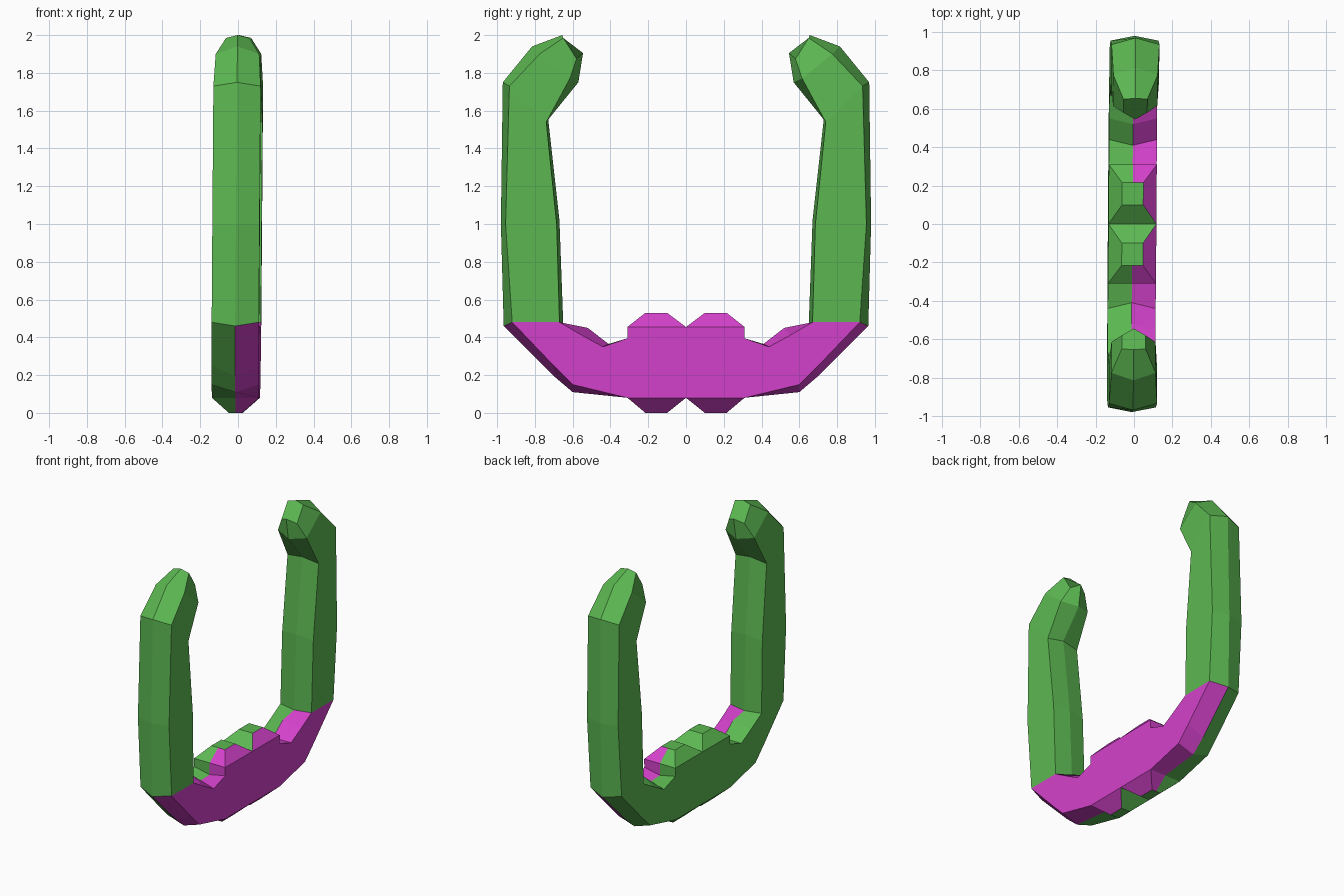
import bpy, bmesh

if "Cube" in bpy.data.objects:
    bpy.data.objects.remove(bpy.data.objects["Cube"])


def mat(name, rgb):
    m = bpy.data.materials.new(name)
    m.diffuse_color = (*rgb, 1)
    m.use_nodes = True
    m.node_tree.nodes["Principled BSDF"].inputs["Base Color"].default_value = m.diffuse_color
    return m


GREEN = mat("green", (0.107, 0.479, 0.084))
MAGENTA = mat("magenta", (0.66, 0.054, 0.60))


def lean(x, y, z):
    # the whole shape leans very slightly sideways
    return (x - 0.0117 + 0.0075 * z + 0.007 * y, y, z)


def loft(name, rings, is_magenta):
    """Skin between rings of equal length, cap the ends, colour by rule."""
    bm = bmesh.new()
    rv = [[bm.verts.new(p) for p in r] for r in rings]
    n = len(rv[0])
    for a, b in zip(rv, rv[1:]):
        for i in range(n):
            j = (i + 1) % n
            bm.faces.new((a[i], a[j], b[j], b[i]))
    bm.faces.new(rv[0])
    bm.faces.new(rv[-1])
    bmesh.ops.recalc_face_normals(bm, faces=bm.faces)
    for f in bm.faces:
        f.material_index = int(is_magenta(f.calc_center_median(), f.normal))
    for v in bm.verts:
        v.co = lean(*v.co)
    me = bpy.data.meshes.new(name)
    bm.to_mesh(me)
    bm.free()
    me.materials.append(GREEN)
    me.materials.append(MAGENTA)
    ob = bpy.data.objects.new(name, me)
    bpy.context.collection.objects.link(ob)


def hexagon(s, w, o, so, si, i):
    # outer ridge, side edges, inner ridge
    return [(0, s * o[0], o[1]), (w, s * so[0], so[1]), (w, s * si[0], si[1]),
            (0, s * i[0], i[1]), (-w, s * si[0], si[1]), (-w, s * so[0], so[1])]


W = 0.125
BASE = (W, (.965, .46), (.92, .48), (.67, .48), (.65, .475))
PRONG = [
    BASE,
    (W, (.98, 1.0), (.955, 1.0), (.685, 1.0), (.67, 1.02)),
    (W, (.97, 1.75), (.935, 1.73), (.74, 1.54), (.73, 1.56)),
    (.115, (.815, 1.94), (.775, 1.90), (.615, 1.77), (.57, 1.75)),
    (.062, (.655, 2.0), (.65, 1.985), (.58, 1.875), (.545, 1.905)),
]
ELBOW = [
    BASE,
    (W, (.70, .195), (.70, .25), (.55, .41), (.52, .45)),
    (W, (.60, .11), (.60, .15), (.44, .35), (.41, .365)),
    (W, (.31, .08), (.31, .08), (.31, .395), (.31, .37)),
]


def right_half(c, n):
    return c.x > 0.001


def block(y0, y1, w, z):
    # rectangle with a centre split, for the grip and its studs
    return [(-w, y0, z), (0, y0, z), (w, y0, z), (w, y1, z), (0, y1, z), (-w, y1, z)]


# centre grip
loft("grip", [block(-.31, .31, W, .08), block(-.31, .31, W, .455)], right_half)

for s, side in ((-1, "front"), (1, "back")):
    loft(side + "_prong", [hexagon(s, *r) for r in PRONG], lambda c, n: False)
    loft(side + "_elbow", [hexagon(s, *r) for r in ELBOW], right_half)

    # tapered studs above and below the grip; caps and inner slopes stay green
    def stud_rule(c, n):
        return c.x > 0.01 and (n.x > 0.3 or n.y * s > 0.3)

    for label, za, zb in (("upper", .455, .53), ("lower", .08, 0.0)):
        lo, hi = sorted((0, s * .31))
        a, b = sorted((s * .10, s * .215))
        wt = .055 if label == "upper" else .035
        loft(f"{side}_{label}_stud", [block(lo, hi, W, za), block(a, b, wt, zb)], stud_rule)
